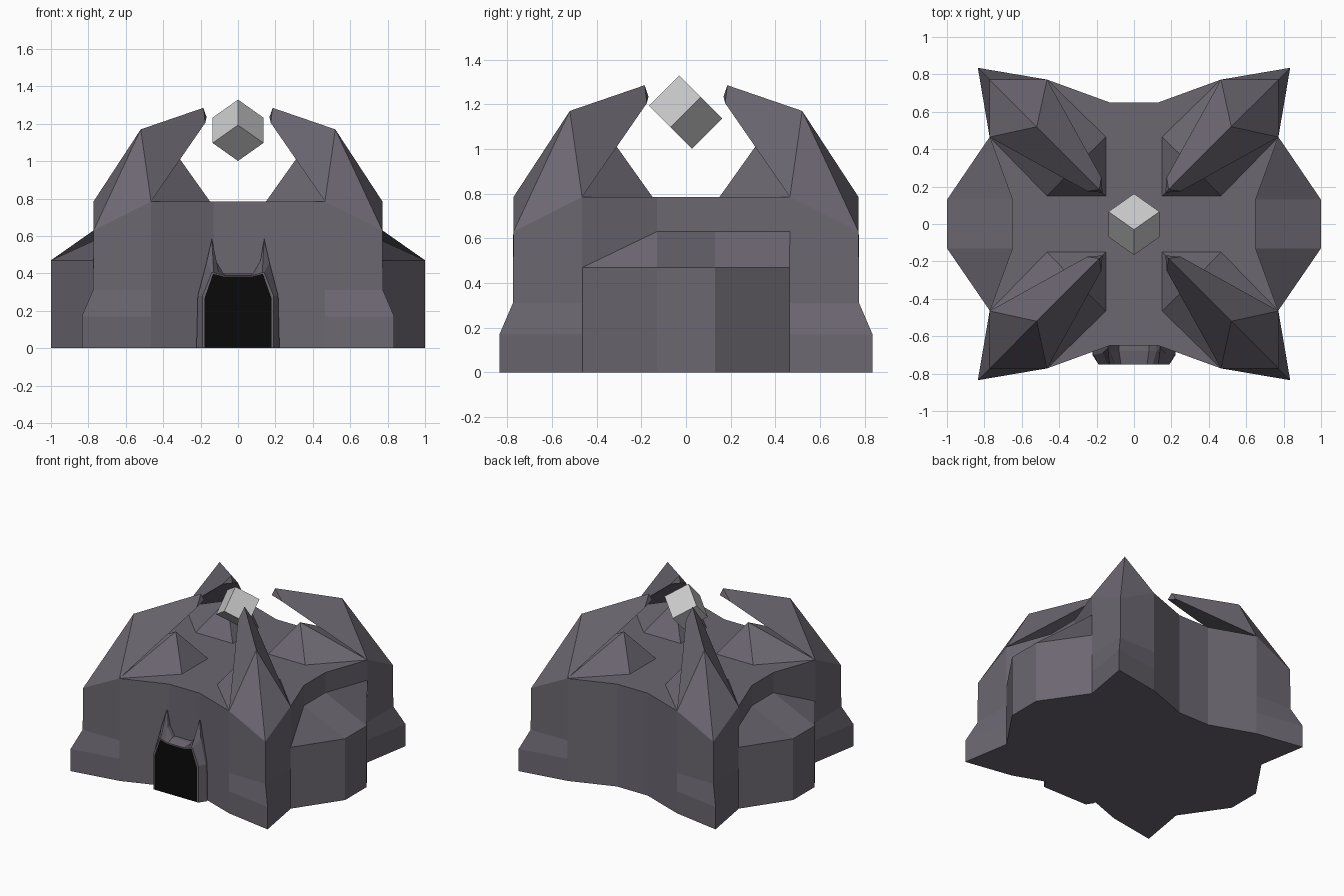
import bpy
import math

if "Cube" in bpy.data.objects:
    bpy.data.objects.remove(bpy.data.objects["Cube"])


def material(name, rgb):
    m = bpy.data.materials.new(name)
    m.diffuse_color = (*rgb, 1)
    m.use_nodes = True
    m.node_tree.nodes["Principled BSDF"].inputs["Base Color"].default_value = m.diffuse_color
    return m


STONE = material("dark_stone", (0.15, 0.135, 0.165))
BLACK = material("doorway_black", (0.003, 0.003, 0.003))
PALE = material("pale_crystal", (0.8, 0.8, 0.8))


def make(name, verts, faces, mat=STONE):
    me = bpy.data.meshes.new(name)
    me.from_pydata(verts, [], faces)
    ob = bpy.data.objects.new(name, me)
    bpy.context.collection.objects.link(ob)
    me.materials.append(mat)
    # consistent outward normals
    import bmesh
    bm = bmesh.new()
    bm.from_mesh(me)
    bmesh.ops.recalc_face_normals(bm, faces=bm.faces)
    bm.to_mesh(me)
    bm.free()
    return ob


def strips(n, rings, closed=True):
    """Quads joining successive rings of n points."""
    last = n if closed else n - 1
    return [(r * n + i, r * n + (i + 1) % n, (r + 1) * n + (i + 1) % n, (r + 1) * n + i)
            for r in range(rings - 1) for i in range(last)]


# Body: star-like plan, flared at the four corners, flat recessed roof
TOP = 0.785


def ring(z, corner, corner_z):
    quarter = [(0.13, 0.65, z), (0.465, 0.772, z), (corner, corner, corner_z),
               (0.772, 0.465, z), (0.65, 0.13, z)]
    pts = []
    for sx, sy, step in ((1, 1, 1), (1, -1, -1), (-1, -1, 1), (-1, 1, -1)):
        pts += [(x * sx, y * sy, h) for x, y, h in quarter[::step]]
    return pts


body = ring(0, 0.835, 0) + ring(0.17, 0.835, 0.17) + ring(0.31, 0.775, 0.31) + ring(TOP, 0.772, 0.63)
roof = [60 + i for i in range(20) if i % 5 != 2]
triangles = [(60 + q * 5 + 1, 60 + q * 5 + 2, 60 + q * 5 + 3) for q in range(4)]
make("body", body, strips(20, 4) + [tuple(range(20)), tuple(roof)] + triangles)

# Horns curling inward over each corner, with a small buttress beneath
horn = [(0.772, 0.772, 0.63), (0.465, 0.772, TOP), (0.772, 0.465, TOP), (0.52, 0.52, 1.17),
        (0.185, 0.185, 1.285), (0.175, 0.25, 1.205), (0.25, 0.175, 1.205), (0.168, 0.168, 1.235)]
horn_faces = [(0, 1, 3), (0, 3, 2), (1, 5, 4, 3), (2, 3, 4, 6), (1, 2, 6, 5), (0, 2, 1),
              (5, 7, 4), (4, 7, 6), (5, 6, 7)]
buttress = [(0.465, 0.772, TOP), (0.772, 0.465, TOP), (0.15, 0.465, TOP), (0.465, 0.15, TOP),
            (0.15, 0.15, TOP), (0.31, 0.31, 1.01)]
buttress_faces = [(5, 2, 4), (5, 4, 3), (5, 0, 2), (5, 3, 1), (5, 1, 0), (0, 1, 3, 4, 2)]
for sx in (-1, 1):
    for sy in (-1, 1):
        for name, vs, fs in (("horn", horn, horn_faces), ("buttress", buttress, buttress_faces)):
            make(name, [(x * sx, y * sy, z) for x, y, z in vs], fs)

# Side bays with sloping roofs
for s in (-1, 1):
    plan = [(0.77, -0.465), (1.0, -0.13), (1.0, 0.13), (0.77, 0.465)]
    inner = [(0.772, -0.465), (0.65, -0.13), (0.65, 0.13), (0.772, 0.465)]
    v = [(s * x, y, 0) for x, y in plan] + [(s * x, y, 0.47) for x, y in plan]
    v += [(s * x, y, 0.63) for x, y in inner] + [(s * x, y, 0) for x, y in inner[1:3]]
    make("side_bay", v, strips(4, 3, False) + [(0, 1, 2, 3, 13, 12)])


# Doorway surround with two spikes, receding to the front wall
def arch(half):
    return half + [(-x, y, z) for x, y, z in reversed(half)]


front = arch([(0.19, -0.75, 0), (0.19, -0.75, 0.28), (0.14, -0.75, 0.405),
              (0.13, -0.75, 0.405), (0.1, -0.75, 0.395), (0.07, -0.75, 0.388)])
middle = [(0.222, -0.70, 0), (0.215, -0.70, 0.28), (0.168, -0.69, 0.46),
          (0.14, -0.665, 0.585), (0.12, -0.68, 0.47), (0.08, -0.68, 0.40)]
back = [(x, -0.62, z) for x, y, z in middle]
make("door_surround", front + arch(middle) + arch(back),
     strips(12, 3) + [tuple(range(12)), tuple(range(24, 36))])

# Dark door opening
opening = arch([(0.18, -0.753, 0.003), (0.18, -0.753, 0.265), (0.133, -0.753, 0.398), (0.07, -0.753, 0.382)])
make("door_opening", opening, [tuple(range(8))], BLACK)

# Floating tilted cube between the horn tips
bpy.ops.mesh.primitive_cube_add(size=1, location=(0, -0.002, 1.165))
cube = bpy.context.object
cube.name = "floating_cube"
# measured edge-on: diagonal along x, then leaned 45 degrees
half = 0.192 / 2
for v in cube.data.vertices:
    a, b, c = (math.copysign(half, k) for k in v.co)
    x, y = (a - b) * 0.7071, (a + b) * 0.7071
    v.co = (x, y * 0.7071 + c * 0.7071, c * 0.7071 - y * 0.7071)
cube.data.materials.append(PALE)
